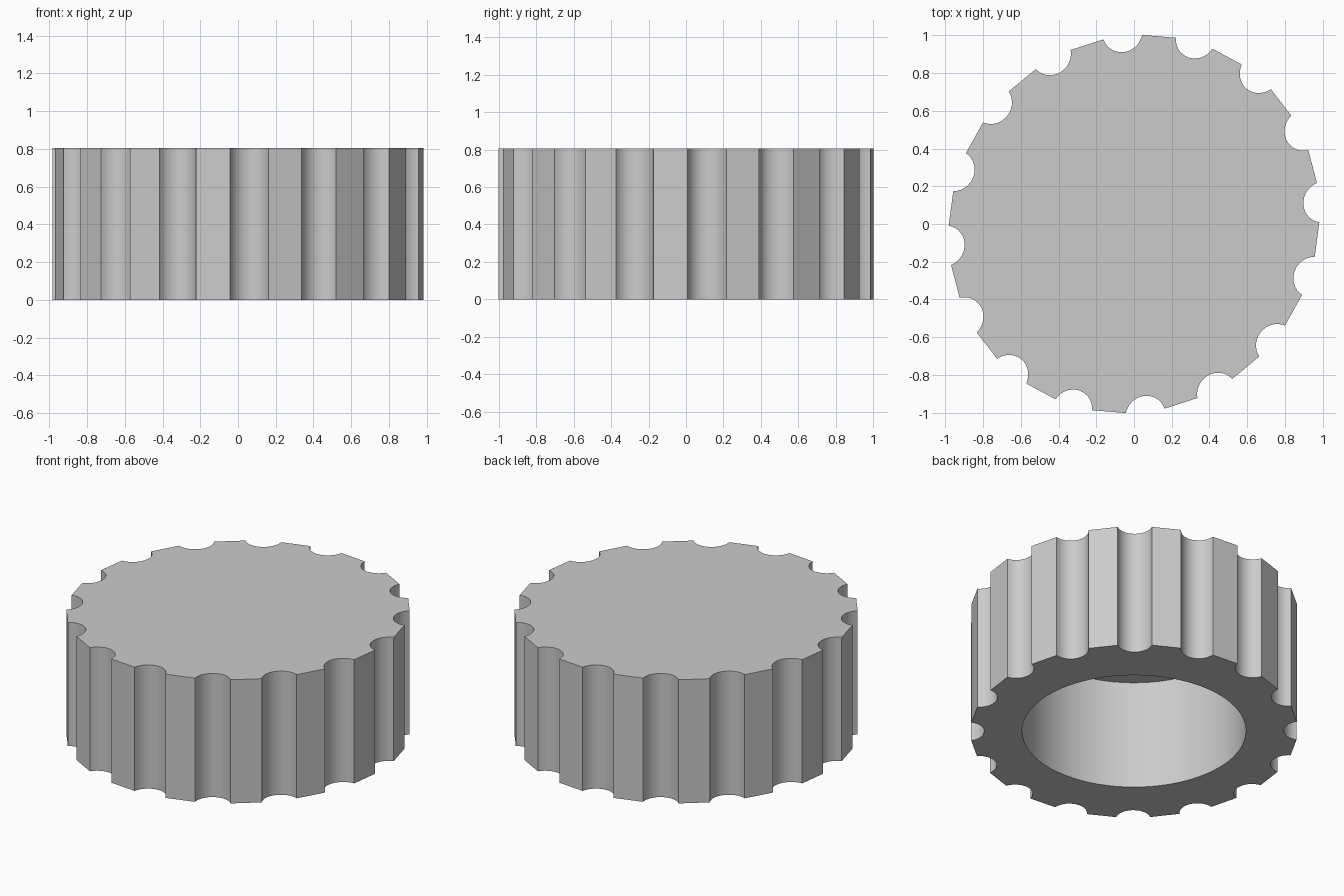
import bpy
import bmesh
from math import sin, cos, radians, atan2, pi
from mathutils import Vector

HEIGHT = 0.805
CAVITY_TOP = 0.71
CAVITY_RADIUS = 0.66
FLUTES = 16
FLUTE_OFFSET = radians(5)
RIM_RADIUS = 0.992
FLUTE_HALF_ANGLE = radians(6)
FLUTE_CENTRE = 1.015
ARC_STEPS = 14
STRETCH = 0.028          # slight oval stretch of the rim
STRETCH_AXIS = Vector((cos(radians(55)), sin(radians(55))))

cube = bpy.data.objects.get("Cube")
if cube:
    bpy.data.objects.remove(cube, do_unlink=True)


def stretched(p):
    along = STRETCH_AXIS * p.dot(STRETCH_AXIS)
    return p + STRETCH * (2 * along - p)


def rim_profile():
    """Flat lands between round scooped flutes."""
    corner = Vector((RIM_RADIUS * cos(FLUTE_HALF_ANGLE),
                     RIM_RADIUS * sin(FLUTE_HALF_ANGLE)))
    reach = corner - Vector((FLUTE_CENTRE, 0))
    start = atan2(reach.y, reach.x)
    points = []
    for k in range(FLUTES):
        turn = FLUTE_OFFSET + k * 2 * pi / FLUTES
        for i in range(ARC_STEPS + 1):
            a = -start + (start * 2 - 2 * pi) * i / ARC_STEPS
            a = 2 * pi - start + (2 * start - 2 * pi) * i / ARC_STEPS
            p = Vector((FLUTE_CENTRE + reach.length * cos(a),
                        reach.length * sin(a)))
            c, s = cos(turn), sin(turn)
            points.append(stretched(Vector((c * p.x - s * p.y,
                                            s * p.x + c * p.y))))
    return points


def ring(bm, points, z):
    return [bm.verts.new((p.x, p.y, z)) for p in points]


def bridge(bm, low, high):
    n = len(low)
    for i in range(n):
        j = (i + 1) % n
        bm.faces.new((low[i], low[j], high[j], high[i]))


def loop_edges(bm, loop):
    return [bm.edges.get((v, loop[i - 1])) for i, v in enumerate(loop)]


grey = bpy.data.materials.new("light grey")
grey.use_nodes = True
colour = (0.6, 0.6, 0.6, 1)
grey.diffuse_color = colour
grey.node_tree.nodes["Principled BSDF"].inputs["Base Color"].default_value = colour

# Fluted outer wall and closed top
bm = bmesh.new()
rim = rim_profile()
rim_low, rim_high = ring(bm, rim, 0), ring(bm, rim, HEIGHT)
bridge(bm, rim_low, rim_high)
bm.faces.new(rim_high)

# Round cavity open underneath
steps = 96
circle = [Vector((cos(2 * pi * i / steps), sin(2 * pi * i / steps))) * CAVITY_RADIUS
          for i in range(steps)]
hole_low, hole_high = ring(bm, circle, 0), ring(bm, circle, CAVITY_TOP)
bridge(bm, hole_low, hole_high)
bm.faces.new(hole_high)

# Flat underside between rim and cavity
bmesh.ops.triangle_fill(bm, use_beauty=True, normal=(0, 0, -1),
                        edges=loop_edges(bm, rim_low) + loop_edges(bm, hole_low))
bmesh.ops.recalc_face_normals(bm, faces=bm.faces)

mesh = bpy.data.meshes.new("fluted_cap")
bm.to_mesh(mesh)
bm.free()
mesh.materials.append(grey)
cap = bpy.data.objects.new("fluted_cap", mesh)
bpy.context.collection.objects.link(cap)

bpy.ops.object.select_all(action='DESELECT')
cap.select_set(True)
bpy.context.view_layer.objects.active = cap
bpy.ops.object.shade_smooth_by_angle(angle=radians(20))
